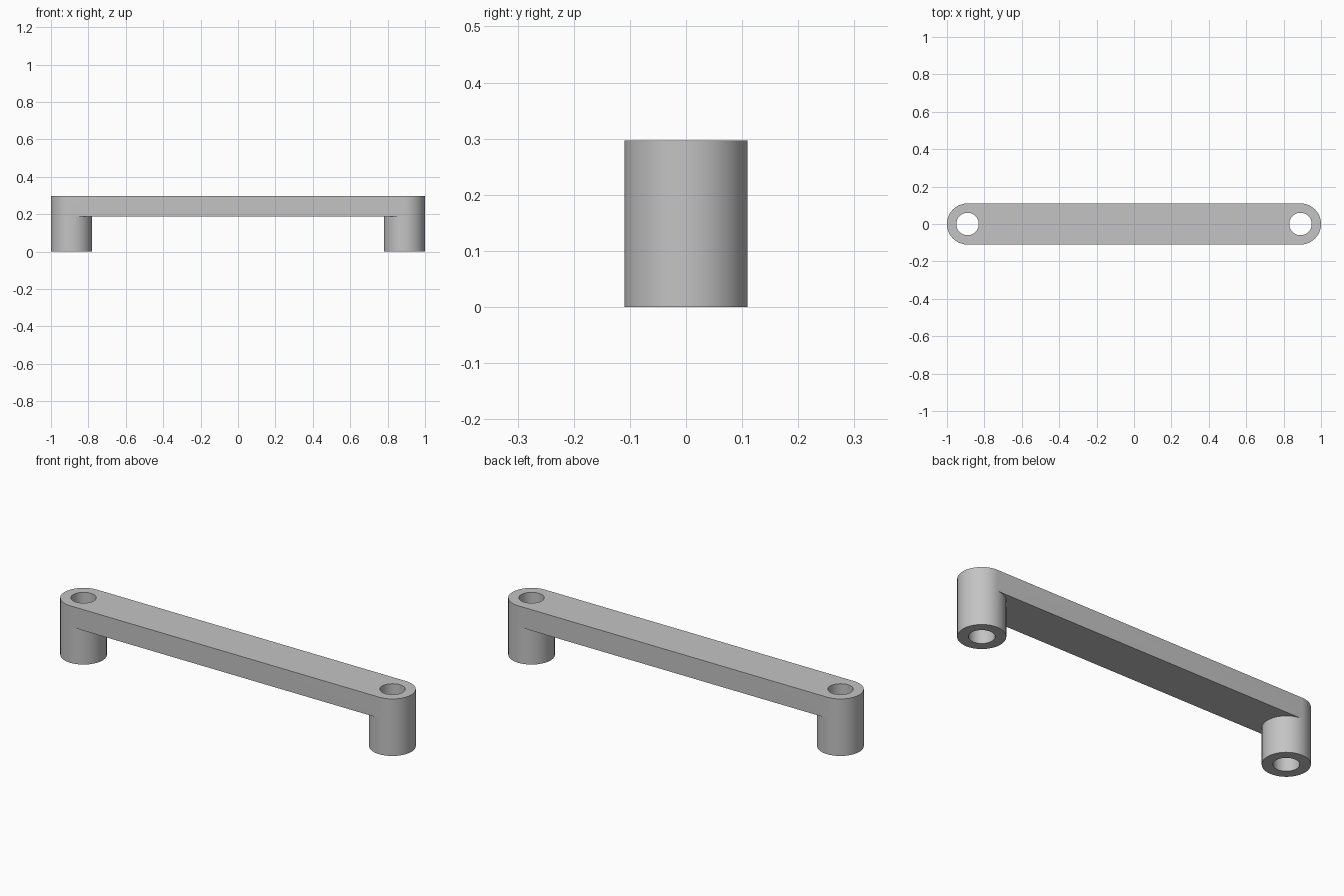
import bpy
import bmesh
import math

cube = bpy.data.objects.get("Cube")
if cube:
    bpy.data.objects.remove(cube, do_unlink=True)

SIDES = 64
RADIUS, HOLE = 0.11, 0.06
CENTRE = 1 - RADIUS
HEIGHT, UNDERSIDE = 0.297, 0.188

bm = bmesh.new()


def ring(side, radius, z):
    """Circle around one post, with its first point facing outwards."""
    points = []
    for i in range(SIDES):
        a = math.tau * i / SIDES
        points.append(bm.verts.new((side * (CENTRE + radius * math.cos(a)),
                                    radius * math.sin(a), z)))
    return points


def bridge(a, b, indices):
    """Quads between matching points of two rings."""
    for i in indices:
        j = (i + 1) % SIDES
        bm.faces.new((a[i], a[j], b[j], b[i]))


full = range(SIDES)
quarter = SIDES // 4
inward = range(quarter, 3 * quarter)
outward = [i for i in full if i not in inward]
ends = []

# Hollow posts with rounded bar ends
for side in (-1, 1):
    foot = ring(side, RADIUS, 0)
    under = ring(side, RADIUS, UNDERSIDE)
    top = ring(side, RADIUS, HEIGHT)
    hole_foot = ring(side, HOLE, 0)
    hole_top = ring(side, HOLE, HEIGHT)
    bridge(foot, under, full)
    bridge(under, top, outward)
    bridge(foot, hole_foot, full)
    bridge(hole_foot, hole_top, full)
    bridge(hole_top, top, full)
    ends.append((under, top))

# Bar between the posts: underside, top and two long walls
(under_a, top_a), (under_b, top_b) = ends
bridge(under_a, under_b, inward)
bridge(top_a, top_b, inward)
for i in (quarter, 3 * quarter):
    bm.faces.new((under_a[i], under_b[i], top_b[i], top_a[i]))

bmesh.ops.recalc_face_normals(bm, faces=bm.faces)
mesh = bpy.data.meshes.new("bar_handle")
bm.to_mesh(mesh)
bm.free()

# Plain grey finish
grey = bpy.data.materials.new("grey")
grey.use_nodes = True
colour = (0.55, 0.55, 0.55, 1)
grey.diffuse_color = colour
grey.node_tree.nodes["Principled BSDF"].inputs["Base Color"].default_value = colour
mesh.materials.append(grey)

handle = bpy.data.objects.new("bar_handle", mesh)
bpy.context.collection.objects.link(handle)
bpy.ops.object.select_all(action="DESELECT")
handle.select_set(True)
bpy.context.view_layer.objects.active = handle
bpy.ops.object.shade_smooth_by_angle(angle=math.radians(30))
